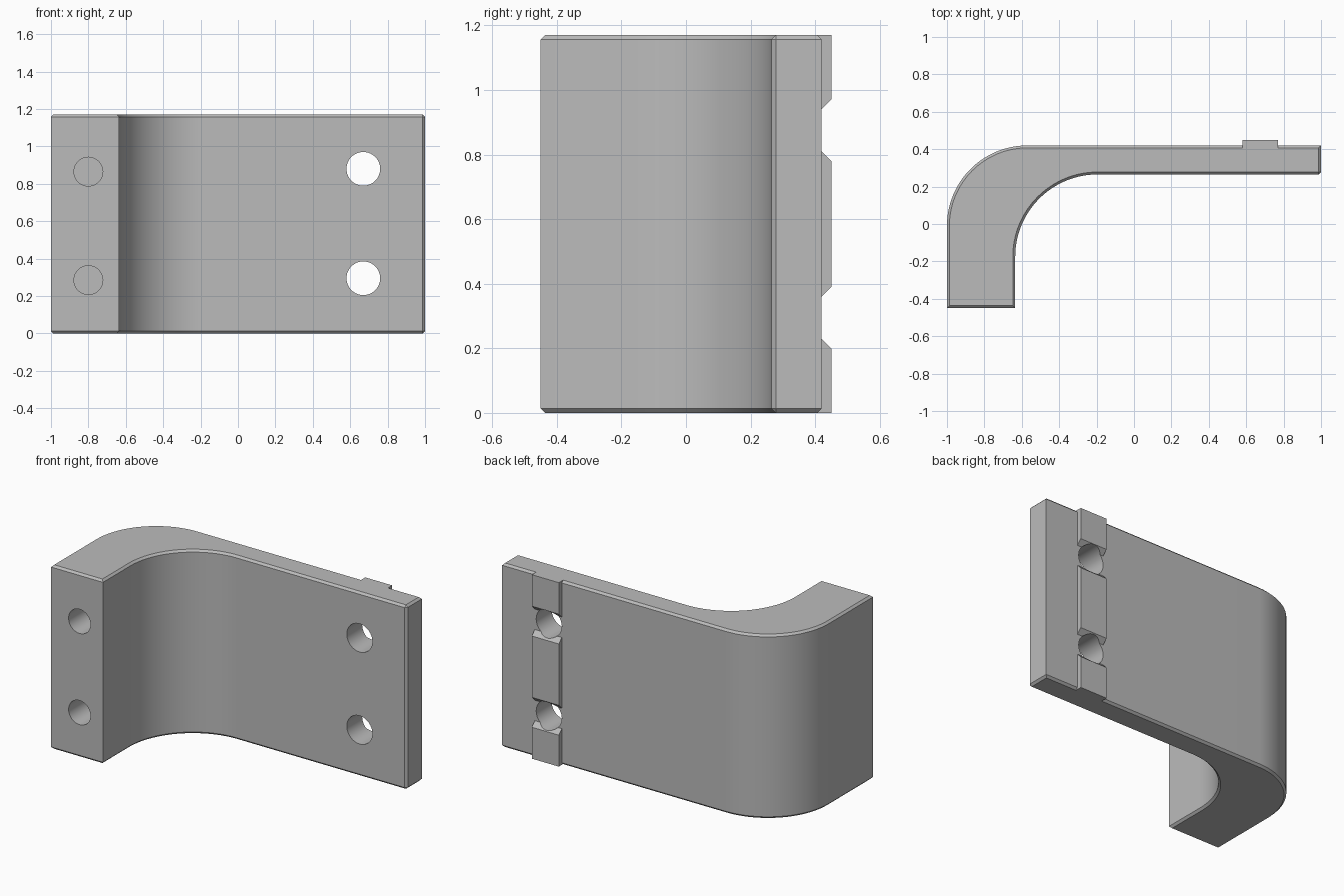
import bpy
import bmesh
from math import cos, sin, pi, radians
from mathutils import Matrix

cube = bpy.data.objects.get("Cube")
if cube:
    bpy.data.objects.remove(cube, do_unlink=True)

HEIGHT = 1.17
CHAMFER = 0.013
LEFT, RIGHT, FRONT, BACK = -1.0, 1.0, -0.45, 0.42
INNER_X, INNER_Y = -0.635, 0.265

grey = bpy.data.materials.new("plain_grey")
grey.use_nodes = True
grey.diffuse_color = (0.5, 0.5, 0.5, 1)
grey.node_tree.nodes["Principled BSDF"].inputs["Base Color"].default_value = (0.5, 0.5, 0.5, 1)


def make_object(name, bm):
    bmesh.ops.recalc_face_normals(bm, faces=bm.faces)
    mesh = bpy.data.meshes.new(name)
    bm.to_mesh(mesh)
    bm.free()
    mesh.materials.append(grey)
    obj = bpy.data.objects.new(name, mesh)
    bpy.context.collection.objects.link(obj)
    return obj


def prism(points, direction):
    """Closed outline swept along a direction."""
    bm = bmesh.new()
    face = bm.faces.new([bm.verts.new(p) for p in points])
    swept = bmesh.ops.extrude_face_region(bm, geom=[face])["geom"]
    bmesh.ops.translate(bm, vec=direction,
                        verts=[g for g in swept if isinstance(g, bmesh.types.BMVert)])
    bmesh.ops.recalc_face_normals(bm, faces=bm.faces)
    return bm


def arc(cx, cy, r, start, end, steps=32):
    angles = [start + (end - start) * i / steps for i in range(steps + 1)]
    return [(cx + r * cos(a), cy + r * sin(a), 0) for a in angles]


def hole_cutter(x, z, radius, y0, y1):
    bm = bmesh.new()
    bmesh.ops.create_cone(bm, cap_ends=True, segments=64, radius1=radius,
                          radius2=radius, depth=y1 - y0)
    bmesh.ops.transform(bm, verts=bm.verts, matrix=Matrix.Translation((x, (y0 + y1) / 2, z))
                        @ Matrix.Rotation(pi / 2, 4, "X"))
    obj = make_object("hole_cutter", bm)
    obj.hide_render = True
    return obj


def combine(target, other, operation):
    mod = target.modifiers.new("combine", "BOOLEAN")
    mod.operation = operation
    mod.solver = "EXACT"
    mod.object = other
    bpy.context.view_layer.objects.active = target
    bpy.ops.object.modifier_apply(modifier=mod.name)
    bpy.data.objects.remove(other, do_unlink=True)


# Bent body: thick leg, sweeping corner and thin plate
outline = [(LEFT, FRONT, 0), (INNER_X, FRONT, 0)]
outline += arc(INNER_X + 0.44, INNER_Y - 0.44, 0.44, pi, pi / 2)
outline += [(RIGHT, INNER_Y, 0), (RIGHT, BACK, 0)]
outline += arc(LEFT + 0.43, BACK - 0.43, 0.43, pi / 2, pi)
bm = prism(outline, (0, 0, HEIGHT))


def is_chamfered(edge):
    a, b = (v.co for v in edge.verts)
    rim = abs(a.z - b.z) < 1e-5
    tip = all(abs(c.x - RIGHT) + abs(c.y - INNER_Y) < 1e-4 for c in (a, b))
    return rim or tip


bmesh.ops.bevel(bm, geom=[e for e in bm.edges if is_chamfered(e)], offset=CHAMFER,
                offset_type="OFFSET", segments=1, affect="EDGES", clamp_overlap=False)
bracket = make_object("bent_bracket", bm)

# Locating key on the back, in three pieces with sloped ends
KEY_X, KEY_W, ROOT, TOP, SLOPE = 0.58, 0.19, 0.40, 0.45, 0.03
for low, high, slope_low, slope_high in (
        (0, 0.23, 0, SLOPE), (0.36, 0.81, SLOPE, SLOPE), (0.94, HEIGHT, SLOPE, 0)):
    side = [(KEY_X, ROOT, low), (KEY_X, BACK, low), (KEY_X, TOP, low + slope_low),
            (KEY_X, TOP, high - slope_high), (KEY_X, BACK, high), (KEY_X, ROOT, high)]
    combine(bracket, make_object("key_piece", prism(side, (KEY_W, 0, 0))), "UNION")

# Bolt holes through the plate and blind holes in the end of the leg
for z in (0.295, 0.88):
    combine(bracket, hole_cutter(0.67, z, 0.09, 0.1, 0.6), "DIFFERENCE")
for z in (0.285, 0.865):
    combine(bracket, hole_cutter(-0.80, z, 0.077, FRONT - 0.1, -0.1), "DIFFERENCE")

bpy.ops.object.select_all(action="DESELECT")
bracket.select_set(True)
bpy.context.view_layer.objects.active = bracket
bpy.ops.object.shade_smooth_by_angle(angle=radians(25))
